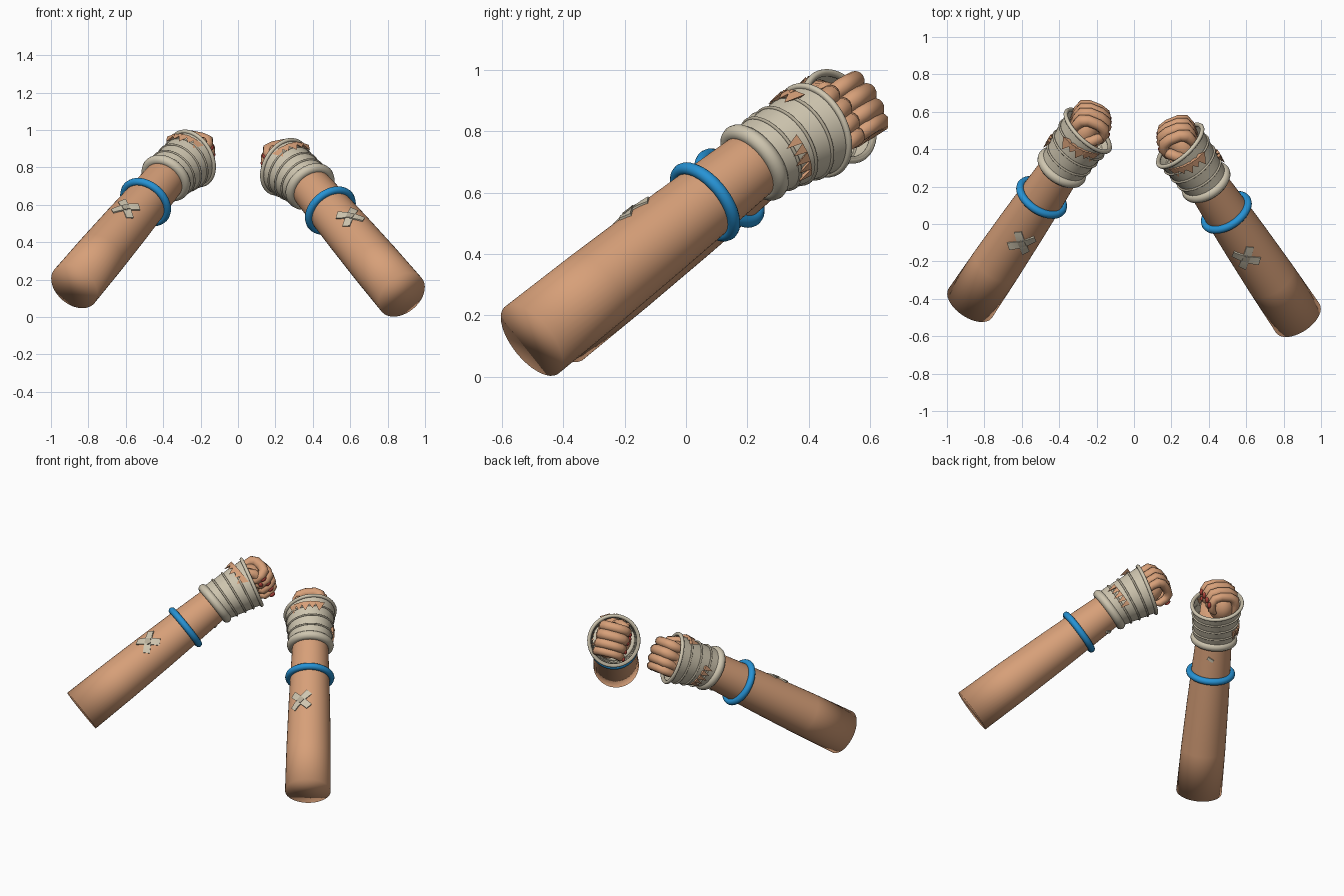
import bpy, bmesh
from math import sin, cos, pi, radians
from mathutils import Vector, Matrix

cube = bpy.data.objects.get("Cube")
if cube:
    bpy.data.objects.remove(cube, do_unlink=True)


def material(name, rgb):
    m = bpy.data.materials.new(name)
    m.use_nodes = True
    m.diffuse_color = (*rgb, 1)
    bsdf = m.node_tree.nodes["Principled BSDF"]
    bsdf.inputs["Base Color"].default_value = (*rgb, 1)
    bsdf.inputs["Roughness"].default_value = 0.7
    return m


SKIN = material("skin", (0.68, 0.35, 0.19))
CLOTH = material("bandage_cloth", (0.62, 0.56, 0.43))
HEM = material("bandage_hem", (0.46, 0.41, 0.31))
BLUE = material("bracelet_blue", (0.02, 0.29, 0.66))
RED = material("nail_red", (0.45, 0.06, 0.045))

# Arm frame: local X is the back of the hand, Y runs across the fingers, Z along the forearm
axis = Vector((-0.466, 0.691, 0.551)).normalized()
across = Vector((0, 0.45, -0.89))
across = (across - across.dot(axis) * axis).normalized()
back = across.cross(axis)
ARM = Matrix((back, across, axis)).transposed().to_4x4()
LEFT = Matrix.Translation((0.875, -0.503, 0.119)) @ ARM
RIGHT = Matrix.Translation((0, 0.08, 0.045)) @ Matrix.Scale(-1, 4, (1, 0, 0)) @ LEFT


def finish(bm, name, mat, angle=60):
    """Place a left copy and a mirrored right copy of a local part."""
    bmesh.ops.recalc_face_normals(bm, faces=bm.faces)
    for side, matrix in (("left", LEFT), ("right", RIGHT)):
        me = bpy.data.meshes.new(f"{side}_{name}")
        bm.to_mesh(me)
        me.transform(matrix)
        if matrix.determinant() < 0:
            me.flip_normals()
        me.materials.append(mat)
        ob = bpy.data.objects.new(me.name, me)
        bpy.context.collection.objects.link(ob)
        bpy.ops.object.select_all(action="DESELECT")
        ob.select_set(True)
        bpy.context.view_layer.objects.active = ob
        bpy.ops.object.shade_smooth_by_angle(angle=radians(angle))
    bm.free()


def ring(bm, centre, normal, radius, ref, sides):
    u = ref.cross(normal).normalized()
    v = normal.cross(u).normalized()
    return [bm.verts.new(centre + radius * (u * cos(2 * pi * i / sides) + v * sin(2 * pi * i / sides)))
            for i in range(sides)]


def bridge(bm, a, b):
    n = len(a)
    for i in range(n):
        bm.faces.new((a[i], a[(i + 1) % n], b[(i + 1) % n], b[i]))


def sweep(bm, path, radii, ref=(0, 1, 0), sides=14, closed=False):
    """Round tube along a path, capped or joined into a loop."""
    path, ref, n = [Vector(p) for p in path], Vector(ref), len(path)
    rings = []
    for i, p in enumerate(path):
        before = path[i - 1] if closed or i else p
        after = path[(i + 1) % n] if closed or i < n - 1 else p
        rings.append(ring(bm, p, (after - before).normalized(), radii[i], ref, sides))
    for a, b in zip(rings, rings[1:]):
        bridge(bm, a, b)
    if closed:
        bridge(bm, rings[-1], rings[0])
    else:
        bm.faces.new(rings[0])
        bm.faces.new(rings[-1])


def hoop(bm, centre, normal, radius, tube):
    normal = Vector(normal).normalized()
    u = Vector((0, 1, 0)).cross(normal).normalized()
    v = normal.cross(u)
    path = [Vector(centre) + radius * (u * cos(k * pi / 24) + v * sin(k * pi / 24)) for k in range(48)]
    sweep(bm, path, [tube] * 48, normal, 12, True)


def ball(bm, centre, size):
    bmesh.ops.create_uvsphere(bm, u_segments=24, v_segments=16, radius=1,
                              matrix=Matrix.Translation(centre) @ Matrix.Diagonal((*size, 1)))


# Forearm
bm = bmesh.new()
heights = (0, 0.3, 0.6, 0.82, 1.0, 1.28)
sweep(bm, [(0, 0, h) for h in heights], (0.14, 0.136, 0.128, 0.12, 0.112, 0.1), sides=40)
finish(bm, "forearm", SKIN, 100)

# Bracelet and rolled cuff
bm = bmesh.new()
hoop(bm, (0, 0, 0.817), (0, 0, 1), 0.13, 0.021)
finish(bm, "bracelet", BLUE)
bm = bmesh.new()
hoop(bm, (0, 0, 1.05), (0, 0, 1), 0.116, 0.028)
finish(bm, "cuff_roll", CLOTH)

# Overlapping bandage wraps, each leaning a little more than the last
wraps, hems = bmesh.new(), bmesh.new()
for k in range(4):
    ends = []
    for step, r in ((k, 0.123 + 0.006 * k), (k + 1.12, 0.134 + 0.006 * k)):
        f = step / 4
        ends.append((Vector((-0.016 * f, 0.04 * f, 1.05 + 0.25 * f)),
                     Vector((-0.2 * f, 0.16 * f, 1)).normalized(), r))
    bridge(wraps, *[ring(wraps, c, n, r, Vector((0, 1, 0)), 48) for c, n, r in ends])
    c, n, r = ends[1]
    hoop(hems, c, n, r, 0.011 if k == 3 else 0.006)
    if k == 3:
        mouth = bmesh.new()
        hoop(mouth, c, n, r + 0.002, 0.011)
        finish(mouth, "bandage_mouth", CLOTH)
finish(wraps, "bandage_wraps", CLOTH)
finish(hems, "bandage_hems", HEM)

# Torn gaps in the bandage that show skin
bm = bmesh.new()


def tear(angle, width, low, high, radius, shift):
    def at(a, h, r):
        a = radians(a)
        return bm.verts.new((r * cos(a), r * sin(a) + shift, h))
    corners = [at(angle - width, high, radius), at(angle + width, high, radius),
               at(angle, low, radius - 0.004), at(angle, high, radius - 0.03)]
    for skip in range(4):
        bm.faces.new([c for i, c in enumerate(corners) if i != skip])


for k in range(5):
    tear(2 + 14 * k, 7, 1.1 + 0.008 * (k % 2), 1.16, 0.146, 0.012)
for k in range(5):
    tear(-122 + 16 * k, 13, 1.225 + 0.015 * (k % 2), 1.29, 0.158, 0.03)
finish(bm, "bandage_tears", SKIN, 20)

# Fist: palm, curled fingers and thumb
bm = bmesh.new()
ball(bm, (0.005, 0.045, 1.31), (0.085, 0.115, 0.105))
curl = ((0.06, 1.28), (0.068, 1.35), (0.06, 1.39), (0.03, 1.41), (-0.03, 1.415),
        (-0.068, 1.405), (-0.085, 1.375), (-0.083, 1.33), (-0.06, 1.305))
thick = (0.02, 0.029, 0.034, 0.031, 0.03, 0.031, 0.029, 0.026, 0.015)
fingers = ((-0.022, 1.0, 0), (0.034, 1.08, 0.006), (0.088, 1.0, 0), (0.135, 0.88, -0.012))
for y, scale, lift in fingers:
    sweep(bm, [(x, y, z + lift) for x, z in curl], [r * scale for r in thick])
sweep(bm, [(0.02, -0.03, 1.2), (0, -0.06, 1.26), (-0.03, -0.065, 1.32), (-0.065, -0.05, 1.35),
           (-0.085, -0.015, 1.345), (-0.09, 0.01, 1.335)],
      (0.035, 0.036, 0.032, 0.03, 0.026, 0.012), (1, 0, 0.2))
finish(bm, "fist", SKIN, 80)

# Painted nails
bm = bmesh.new()
for y, scale, lift in fingers:
    ball(bm, (-0.107, y + 0.012, 1.372 + lift), (0.011, 0.014, 0.02))
ball(bm, (-0.108, 0.012, 1.338), (0.011, 0.017, 0.013))
finish(bm, "nails", RED)


def strip(bm, length, width, turn, lift, centre, radius, facing):
    """Thin plaster strip bent around the arm."""
    def at(x, y, r):
        across_arm = x * cos(turn) - y * sin(turn)
        along = x * sin(turn) + y * cos(turn)
        a = facing + across_arm / radius
        return bm.verts.new((r * cos(a), r * sin(a), centre + along))
    rows = []
    for i in range(11):
        x = length * (i / 10 - 0.5)
        h = width / 2
        top = radius + lift - 0.02 * (x * sin(turn) + 0)
        rows.append([at(x, -h, radius - 0.01), at(x, -h, top), at(x, h, top), at(x, h, radius - 0.01)])
    for a, b in zip(rows, rows[1:]):
        bridge(bm, a, b)
    bm.faces.new(rows[0])
    bm.faces.new(rows[-1])


# Crossed plaster with a raised pad, and the loose bandage end under the wrist
bm = bmesh.new()
strip(bm, 0.15, 0.042, pi / 4, 0.006, 0.58, 0.129, radians(-98))
strip(bm, 0.15, 0.042, -pi / 4, 0.008, 0.58, 0.129, radians(-98))
finish(bm, "crossed_plaster", CLOTH, 30)
bm = bmesh.new()
strip(bm, 0.036, 0.036, pi / 4, 0.011, 0.58, 0.129, radians(-98))
finish(bm, "plaster_pad", HEM, 30)
bm = bmesh.new()
strip(bm, 0.04, 0.018, 0.5, 0.008, 0.96, 0.114, radians(115))
finish(bm, "loose_end", CLOTH, 30)
